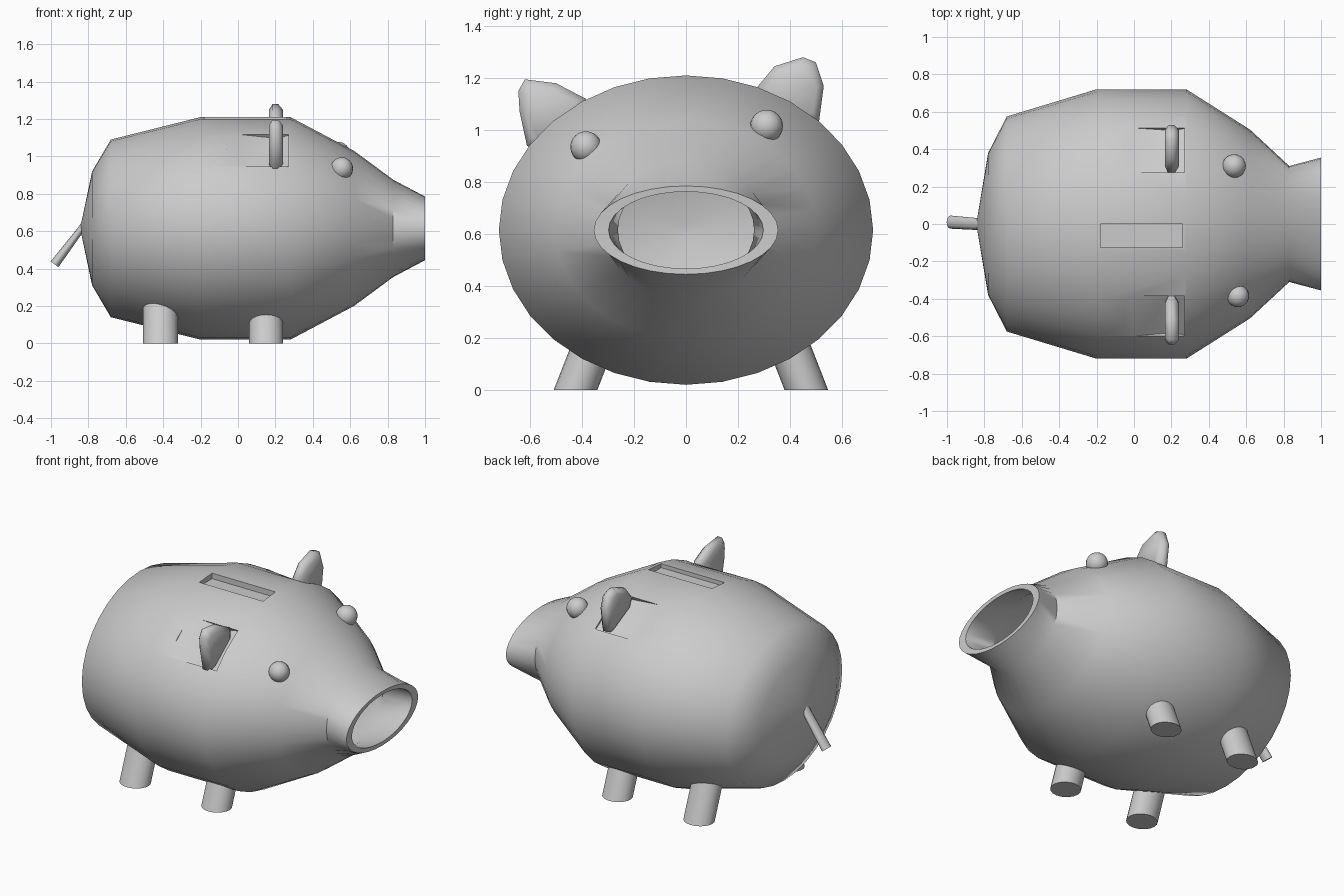
import bpy, bmesh, math
from mathutils import Vector

if "Cube" in bpy.data.objects:
    bpy.data.objects.remove(bpy.data.objects["Cube"])

ZC = 0.615          # height of the body axis
RY, RZ = 0.72, 0.595  # body radii at the belly


def finish(name, bm, angle=50):
    bmesh.ops.recalc_face_normals(bm, faces=bm.faces[:])
    me = bpy.data.meshes.new(name)
    bm.to_mesh(me)
    bm.free()
    me.shade_smooth()
    me.set_sharp_from_angle(angle=math.radians(angle))
    ob = bpy.data.objects.new(name, me)
    bpy.context.collection.objects.link(ob)
    return ob


def loft(name, rings, angle=50):
    """Join rings of points with quads and cap both ends."""
    bm = bmesh.new()
    loops = [[bm.verts.new(p) for p in r] for r in rings]
    n = len(loops[0])
    for a, b in zip(loops, loops[1:]):
        for i in range(n):
            j = (i + 1) % n
            bm.faces.new((a[i], a[j], b[j], b[i]))
    bm.faces.new(loops[0])
    bm.faces.new(loops[-1])
    return finish(name, bm, angle)


def ellipse(c, u, v, n):
    c, u, v = Vector(c), Vector(u), Vector(v)
    return [c + u * math.cos(2 * math.pi * i / n) + v * math.sin(2 * math.pi * i / n)
            for i in range(n)]


# body: hollow shell, outside from tail to snout rim, then back along the inside
profile = [(-0.84, 0.02, 0.02), (-0.78, 0.38, 0.305), (-0.68, 0.575, 0.475),
           (-0.20, RY, RZ), (0.28, RY, RZ), (0.62, 0.505, 0.415),
           (0.83, 0.31, 0.26), (1.0, 0.355, 0.17),
           (0.998, 0.298, 0.148), (0.82, 0.262, 0.21), (0.59, 0.46, 0.37),
           (0.26, 0.67, 0.545), (-0.19, 0.67, 0.545), (-0.65, 0.53, 0.43),
           (-0.74, 0.35, 0.275), (-0.79, 0.02, 0.02)]
body = loft("body", [ellipse((x, 0, ZC), (0, ry, 0), (0, 0, rz), 32)
                     for x, ry, rz in profile])


# cutters: coin slot and the wedge-shaped dents around the ears
def prism_x(name, pts, p, n, t, half):
    return loft(name, [[Vector((x, *p)) + n * d + t * s for x, d in pts]
                       for s in (-half, half)])


cutters = [prism_x("slot_cutter", [(-0.18, -0.035), (0.26, -0.035), (0.26, 0.1), (-0.18, 0.1)],
                   (-0.0625, ZC + RZ), Vector((0, 0, 1)), Vector((0, 1, 0)), 0.0625)]
for ye in (-0.50, 0.40):
    h = RZ * math.sqrt(1 - (ye / RY) ** 2)
    n = Vector((0, ye / RY ** 2, h / RZ ** 2)).normalized()
    t = Vector((0, n.z, -n.y))
    cutters.append(prism_x("ear_dent_cutter",
                           [(-0.06, -0.005), (0.21, -0.042), (0.27, -0.02), (0.27, 0.1), (-0.06, 0.1)],
                           (ye, ZC + h), n, t, 0.137))
for c in cutters:
    c.hide_render = True
    m = body.modifiers.new("cut", 'BOOLEAN')
    m.operation = 'DIFFERENCE'
    m.solver = 'EXACT'
    m.object = c
dg = bpy.context.evaluated_depsgraph_get()
cut = bpy.data.meshes.new_from_object(body.evaluated_get(dg))
body.modifiers.clear()
body.data = cut
cut.shade_smooth()
cut.set_sharp_from_angle(angle=math.radians(50))
for c in cutters:
    bpy.data.objects.remove(c)

# ears: thin upright flaps, thinner at the rim
ears = {
    "left_ear": [(-0.38, 1.07), (-0.385, 1.12), (-0.50, 1.18), (-0.62, 1.195),
                 (-0.645, 1.15), (-0.64, 1.07), (-0.612, 0.94), (-0.57, 0.92)],
    "right_ear": [(0.29, 1.11), (0.27, 1.16), (0.34, 1.245), (0.45, 1.28),
                  (0.50, 1.26), (0.53, 1.17), (0.512, 1.035), (0.47, 1.02)],
}
for name, pts in ears.items():
    cy = sum(p[0] for p in pts) / len(pts)
    cz = sum(p[1] for p in pts) / len(pts)
    rings = []
    for x, s in ((0.165, 0.75), (0.185, 1), (0.215, 1), (0.24, 0.75)):
        rings.append([(x, cy + (y - cy) * s, cz + (z - cz) * s) for y, z in pts])
    loft(name, rings, 70)

# eyes
for name, pos, r in (("left_eye", (0.555, -0.385, 0.935), 0.06),
                     ("right_eye", (0.535, 0.31, 1.015), 0.063)):
    bm = bmesh.new()
    bmesh.ops.create_uvsphere(bm, u_segments=20, v_segments=12, radius=r)
    bmesh.ops.translate(bm, verts=bm.verts[:], vec=pos)
    finish(name, bm)

# legs: round, splayed outwards
for end, x, rx, top in (("front", 0.15, 0.09, 0.19), ("back", -0.415, 0.093, 0.24)):
    for side, y in (("left", -0.425), ("right", 0.463)):
        s = math.copysign(1, y)
        loft(f"{end}_{side}_leg",
             [ellipse((x, y - s * 0.39 * z, z), (rx, 0, 0), (0, 0.084, 0), 20)
              for z in (0.0, top)])

# tail: short stub pointing down and back
d = Vector((-0.165, 0, -0.22)).normalized()
w = Vector((d.z, 0, -d.x))
loft("tail", [ellipse(p, (0, ry, 0), w * rw, 12) for p, ry, rw in
              (((-0.81, 0, 0.655), 0.03, 0.018), ((-0.84, 0, 0.61), 0.032, 0.018),
               ((-0.981, 0.01, 0.423), 0.035, 0.026))])
